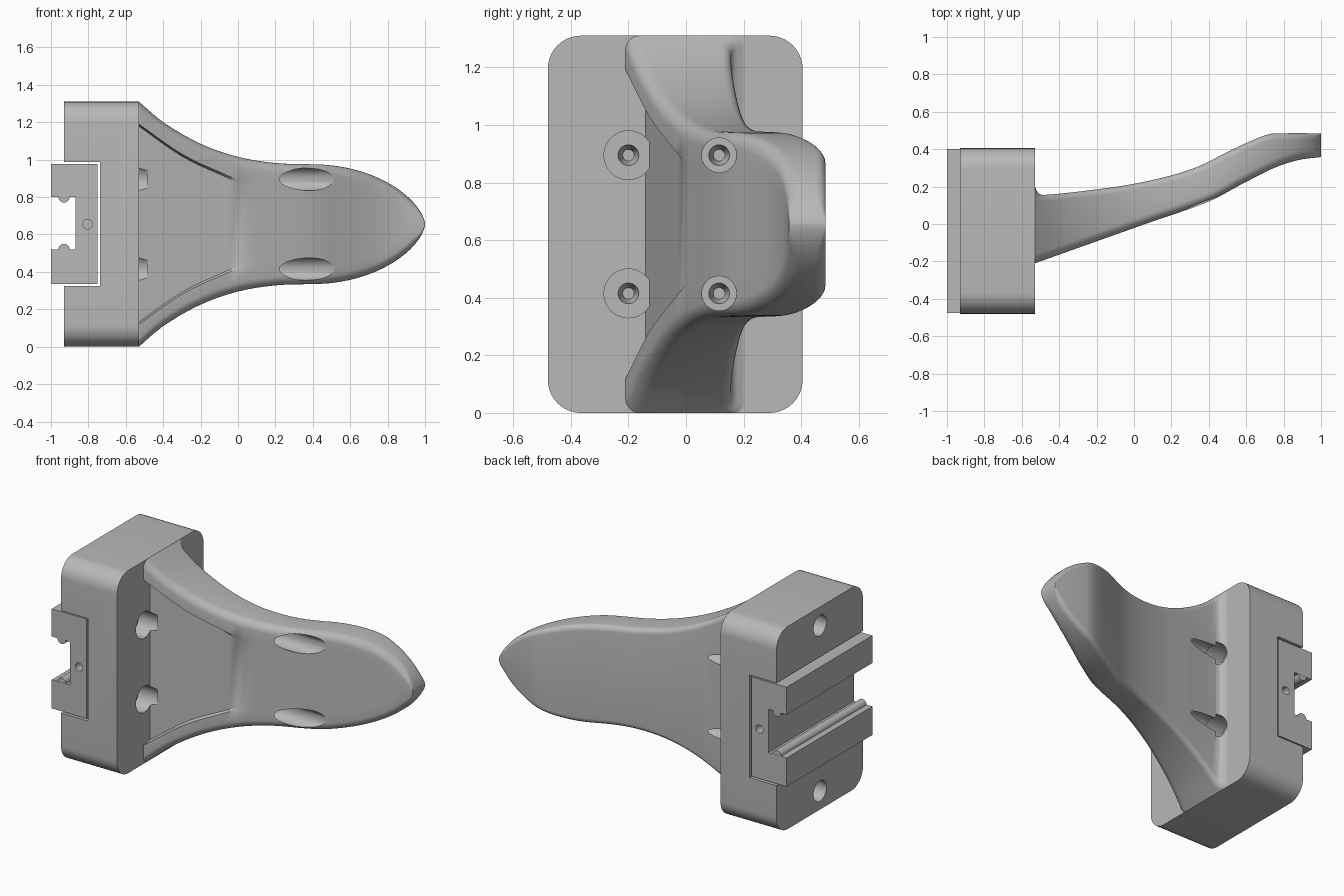
import bpy, bmesh, math
from mathutils import Matrix, Vector

cube = bpy.data.objects.get("Cube")
if cube:
    bpy.data.objects.remove(cube)

MID = 0.655  # height of the symmetry plane

grey = bpy.data.materials.new("plain grey")
grey.use_nodes = True
grey.diffuse_color = (0.48, 0.48, 0.48, 1)
grey.node_tree.nodes["Principled BSDF"].inputs["Base Color"].default_value = grey.diffuse_color


def finish(name, bm, helper=False):
    bmesh.ops.recalc_face_normals(bm, faces=bm.faces)
    mesh = bpy.data.meshes.new(name)
    bm.to_mesh(mesh)
    bm.free()
    mesh.materials.append(grey)
    ob = bpy.data.objects.new(name, mesh)
    bpy.context.collection.objects.link(ob)
    if helper:
        ob.hide_render = True
        ob.hide_set(True)
    return ob


def add_box(bm, x0, x1, y0, y1, z0, z1):
    size = Matrix.Diagonal((x1 - x0, y1 - y0, z1 - z0, 1))
    centre = Vector((x0 + x1, y0 + y1, z0 + z1)) / 2
    return bmesh.ops.create_cube(bm, size=1, matrix=Matrix.Translation(centre) @ size)["verts"]


def add_rod(bm, start, end, r0, r1=None, sides=32):
    a, b = Vector(start), Vector(end)
    turn = (b - a).to_track_quat("Z", "Y").to_matrix().to_4x4()
    bmesh.ops.create_cone(bm, cap_ends=True, segments=sides, radius1=r0,
                          radius2=r0 if r1 is None else r1, depth=(b - a).length,
                          matrix=Matrix.Translation((a + b) / 2) @ turn)


def cut(ob, cutter):
    mod = ob.modifiers.new("cut", "BOOLEAN")
    mod.operation, mod.solver, mod.object = "DIFFERENCE", "EXACT", cutter


def smooth(ob):
    bpy.ops.object.select_all(action="DESELECT")
    bpy.context.view_layer.objects.active = ob
    ob.select_set(True)
    for mod in list(ob.modifiers):
        bpy.ops.object.modifier_apply(modifier=mod.name)
    bpy.ops.object.shade_smooth_by_angle(angle=math.radians(30))


def curve(points, x):
    """Smooth curve through (x, value) points."""
    if x <= points[0][0]:
        return points[0][1]
    slope = lambda p, q: (q[1] - p[1]) / (q[0] - p[0])
    n = len(points)
    for i in range(n - 1):
        p, q = points[i], points[i + 1]
        if x <= q[0]:
            m0 = slope(points[max(i - 1, 0)], q)
            m1 = slope(p, points[min(i + 2, n - 1)])
            h = q[0] - p[0]
            t = (x - p[0]) / h
            return ((2*t**3 - 3*t*t + 1) * p[1] + (t**3 - 2*t*t + t) * h * m0
                    + (3*t*t - 2*t**3) * q[1] + (t**3 - t*t) * h * m1)
    return points[-1][1]


# Mounting block with rounded long edges
bm = bmesh.new()
add_box(bm, -0.93, -0.53, -0.48, 0.405, 0, 1.31)
long_edges = [e for e in bm.edges if abs(e.verts[0].co.x - e.verts[1].co.x) > 0.1]
bmesh.ops.bevel(bm, geom=long_edges, offset=0.115, segments=10, affect="EDGES", profile=0.5)
block = finish("mounting_block", bm)

# Channel for the clamp insert
bm = bmesh.new()
add_box(bm, -1.1, -0.737, -0.6, 0.6, 0.325, 0.988)
cut(block, finish("channel_cutter", bm, True))

# Fixing holes on the clamp side
for z in (0.12, 1.19):
    bm = bmesh.new()
    add_rod(bm, (-1.0, -0.04, z), (-0.65, -0.04, z), 0.066)
    cut(block, finish("fixing_hole_cutter", bm, True))

# Blade outline and thickness along its length
half_width = [(-0.53, 0.655), (-0.4, 0.545), (-0.2, 0.43), (0, 0.36), (0.2, 0.327), (0.4, 0.32)]
inner_width = [(-0.53, 0.535), (-0.3, 0.375), (-0.1, 0.28), (0.06, 0.22), (0.4, 0.215)]
front_y = [(-0.53, -0.21), (0.1, 0.014), (0.4, 0.12), (0.58, 0.215), (0.75, 0.30), (0.88, 0.342), (1, 0.358)]
back_y = [(-0.53, 0.2), (-0.515, 0.168), (-0.49, 0.155), (-0.2, 0.185), (0, 0.215), (0.2, 0.26),
          (0.35, 0.31), (0.5, 0.385), (0.65, 0.455), (0.73, 0.482), (0.8, 0.485), (1, 0.485)]


def outline(points, x, end, power):
    if x < 0.4:
        return curve(points, x)
    t = min((x - 0.4) / (end - 0.4), 1)
    return points[-1][1] * max(1 - t * t, 0.00002) ** power


def section(x):
    w = outline(half_width, x, 1.0, 0.62)
    wi = outline(inner_width, x, 0.91, 0.6)
    f, b = curve(front_y, x), curve(back_y, x)
    depth = max(0.07 * (0.06 - x) / 0.59, 0)
    rb, rf = min(0.035, w * 0.4), min(0.05, w * 0.4)
    wi = min(wi, w - rf - 0.001 * w)
    lip = min(0.012, wi * 0.3)
    half = [(wi - lip, f + depth), (wi, f)]
    for i in range(7):
        a = math.pi / 2 * i / 6
        half.append((w - rf + rf * math.sin(a), f + rf * (1 - math.cos(a))))
    for i in range(7):
        a = math.pi / 2 * i / 6
        half.append((w - rb + rb * math.cos(a), b - rb + rb * math.sin(a)))
    ring = half + [(-z, y) for z, y in reversed(half)]
    return [Vector((x, y, MID + z)) for z, y in ring]


# Blade: lofted sections, packed closer toward the tip
stations = [-0.545, -0.53, -0.52, -0.51, -0.49] + [-0.45 + 0.05 * i for i in range(18)]
stations += [0.4 + 0.6 * math.sin(math.pi / 2 * i / 24) for i in range(25)]
bm = bmesh.new()
rings = [[bm.verts.new(p) for p in section(x)] for x in stations]
for r, s in zip(rings, rings[1:]):
    for i in range(len(r)):
        j = (i + 1) % len(r)
        bm.faces.new((r[i], r[j], s[j], s[i]))
bm.faces.new(rings[0])
bm.faces.new(rings[-1])
blade = finish("blade", bm)

# Screw holes with straight access bores through the blade
for y in (-0.2, 0.115):
    for z in (MID - 0.24, MID + 0.24):
        for name, x0, x1, r0, r1 in (("screw_head_bore", -0.63, -0.485, 0.085, 0.085),
                                     ("screw_shank_bore", -0.70, -0.6, 0.02, 0.043),
                                     ("access_bore", -0.6, 1.1, 0.06, 0.06)):
            bm = bmesh.new()
            add_rod(bm, (x0, y, z), (x1, y, z), r0, r1)
            cutter = finish(name + "_cutter", bm, True)
            for ob in (block, blade):
                if name != "screw_shank_bore" or ob is block:
                    cut(ob, cutter)

# Clamp insert: C-shaped rail with its slot open to the side
bm = bmesh.new()
profile = [(-1, 0.335), (-0.75, 0.335), (-0.75, 0.978), (-1, 0.978),
           (-1, 0.8), (-0.87, 0.8), (-0.87, 0.52), (-1, 0.52)]
face = bm.faces.new([bm.verts.new((x, -0.475, z)) for x, z in profile])
moved = bmesh.ops.extrude_face_region(bm, geom=[face])["geom"]
bmesh.ops.translate(bm, verts=[v for v in moved if isinstance(v, bmesh.types.BMVert)], vec=(0, 0.875, 0))
insert = finish("clamp_insert", bm)

# Small pin holes in the insert ends
for y0, y1 in ((-0.55, -0.42), (0.34, 0.5)):
    bm = bmesh.new()
    add_rod(bm, (-0.805, y0, MID), (-0.805, y1, MID), 0.026, sides=20)
    cut(insert, finish("pin_hole_cutter", bm, True))

# Rounded ridges inside the slot
for name, z in (("upper_ridge", 0.8), ("lower_ridge", 0.52)):
    bm = bmesh.new()
    add_rod(bm, (-0.93, -0.474, z), (-0.93, 0.399, z), 0.03, sides=24)
    smooth(finish(name, bm))

for ob in (block, blade, insert):
    smooth(ob)
